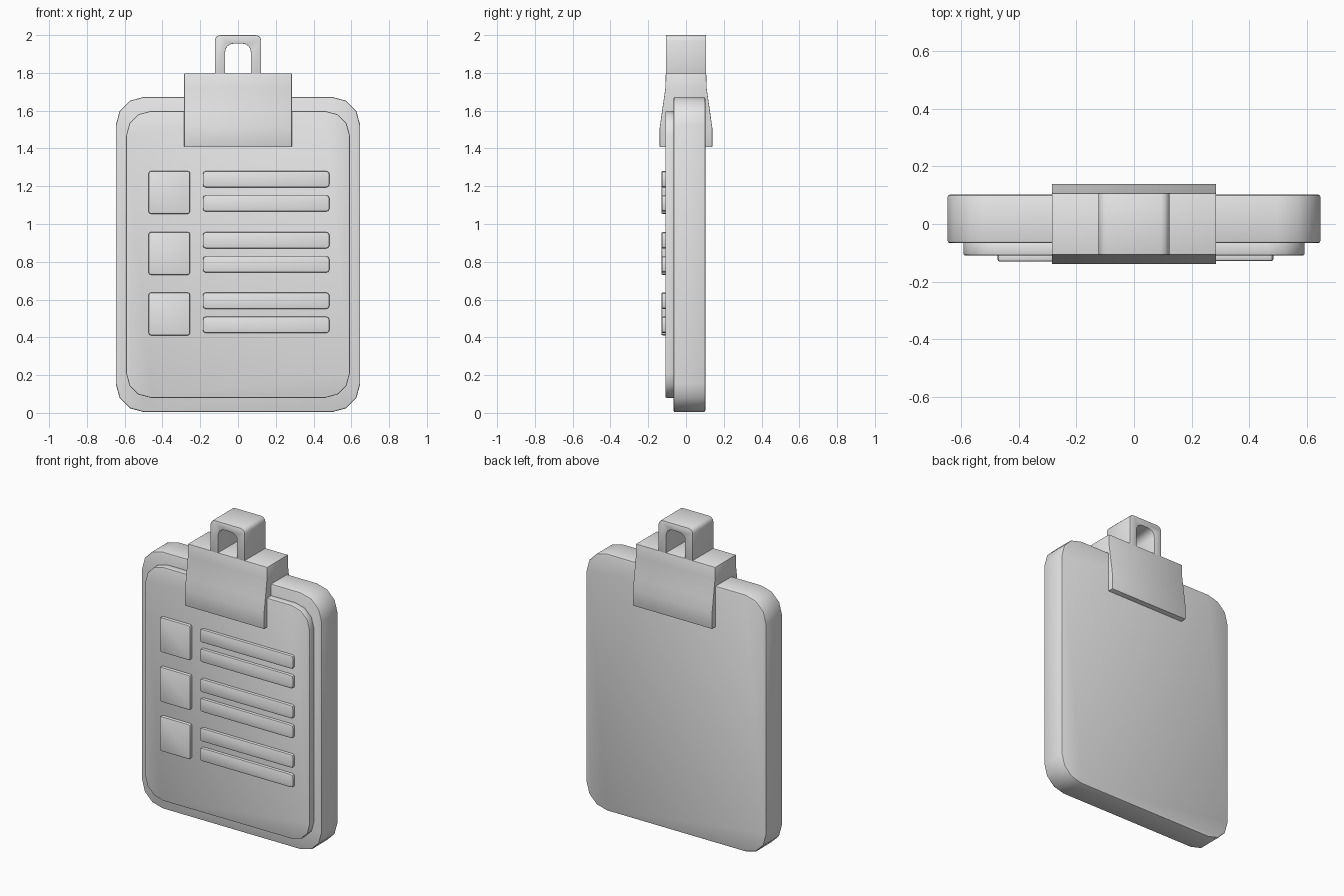
import bpy, math

cube = bpy.data.objects.get("Cube")
if cube:
    bpy.data.objects.remove(cube)

grey = bpy.data.materials.new("light grey")
grey.use_nodes = True
grey.diffuse_color = (0.8, 0.8, 0.8, 1)
grey.node_tree.nodes["Principled BSDF"].inputs["Base Color"].default_value = grey.diffuse_color


def arc(cx, cz, r, start, steps):
    """Quarter arc of points, counter-clockwise from the start angle."""
    angles = [math.radians(start + 90 * i / steps) for i in range(steps + 1)]
    return [(cx + r * math.cos(a), cz + r * math.sin(a)) for a in angles]


def rounded_rect(x0, x1, z0, z1, r, steps):
    return (arc(x1 - r, z1 - r, r, 0, steps) + arc(x0 + r, z1 - r, r, 90, steps)
            + arc(x0 + r, z0 + r, r, 180, steps) + arc(x1 - r, z0 + r, r, 270, steps))


def extrude(name, outline, low, high, axis="y", bevel=0.006):
    """Extrude an outline along y (points are x, z) or along x (points are y, z)."""
    def place(p, d):
        return (p[0], d, p[1]) if axis == "y" else (d, p[0], p[1])
    n = len(outline)
    verts = [place(p, d) for d in (low, high) for p in outline]
    faces = [tuple(range(n)), tuple(range(2 * n - 1, n - 1, -1))]
    faces += [(i, i + n, (i + 1) % n + n, (i + 1) % n) for i in range(n)]
    if axis == "x":
        faces = [f[::-1] for f in faces]
    mesh = bpy.data.meshes.new(name)
    mesh.from_pydata(verts, [], faces)
    mesh.materials.append(grey)
    obj = bpy.data.objects.new(name, mesh)
    bpy.context.collection.objects.link(obj)
    bpy.ops.object.select_all(action="DESELECT")
    bpy.context.view_layer.objects.active = obj
    obj.select_set(True)
    # Outward normals, then soft rim edges
    bpy.ops.object.mode_set(mode="EDIT")
    bpy.ops.mesh.select_all(action="SELECT")
    bpy.ops.mesh.normals_make_consistent(inside=False)
    bpy.ops.object.mode_set(mode="OBJECT")
    mod = obj.modifiers.new("soft edges", "BEVEL")
    mod.width = bevel
    mod.segments = 2
    mod.limit_method = "ANGLE"
    mod.angle_limit = math.radians(50)
    bpy.ops.object.modifier_apply(modifier=mod.name)
    bpy.ops.object.shade_smooth_by_angle(angle=math.radians(40))
    return obj


# Backing board and sheet of paper
extrude("board", rounded_rect(-0.647, 0.647, 0.004, 1.673, 0.15, 3), -0.066, 0.102, bevel=0.008)
extrude("paper", rounded_rect(-0.592, 0.592, 0.08, 1.598, 0.13, 3), -0.109, -0.06)

# Checklist rows: a box and two raised lines each
for row, top in enumerate((1.28, 0.957, 0.637), 1):
    extrude(f"check_box_{row}", rounded_rect(-0.473, -0.254, top - 0.226, top, 0.012, 2),
            -0.13, -0.1)
    for part, drop in (("upper", 0), ("lower", 0.128)):
        z = top - drop
        extrude(f"{part}_line_{row}", rounded_rect(-0.186, 0.484, z - 0.086, z, 0.016, 2),
                -0.128, -0.1)

# Clip body with flared jaws, extruded across the board
half = [(0.139, 1.408), (0.139, 1.51), (0.128, 1.59), (0.109, 1.72), (0.107, 1.797)]
extrude("clip_body", half + [(-y, z) for y, z in reversed(half)], -0.285, 0.285, "x", 0.003)

# Hanging loop: an arch outline with an arched opening
outer = [(0.123, 1.78)] + arc(0.093, 1.97, 0.03, 0, 3) + arc(-0.093, 1.97, 0.03, 90, 3) + [(-0.123, 1.78)]
inner = [(0.068, 1.78)] + arc(0.023, 1.91, 0.045, 0, 4) + arc(-0.023, 1.91, 0.045, 90, 4) + [(-0.068, 1.78)]
extrude("hanging_loop", outer + inner[::-1], -0.107, 0.107, bevel=0.003)
